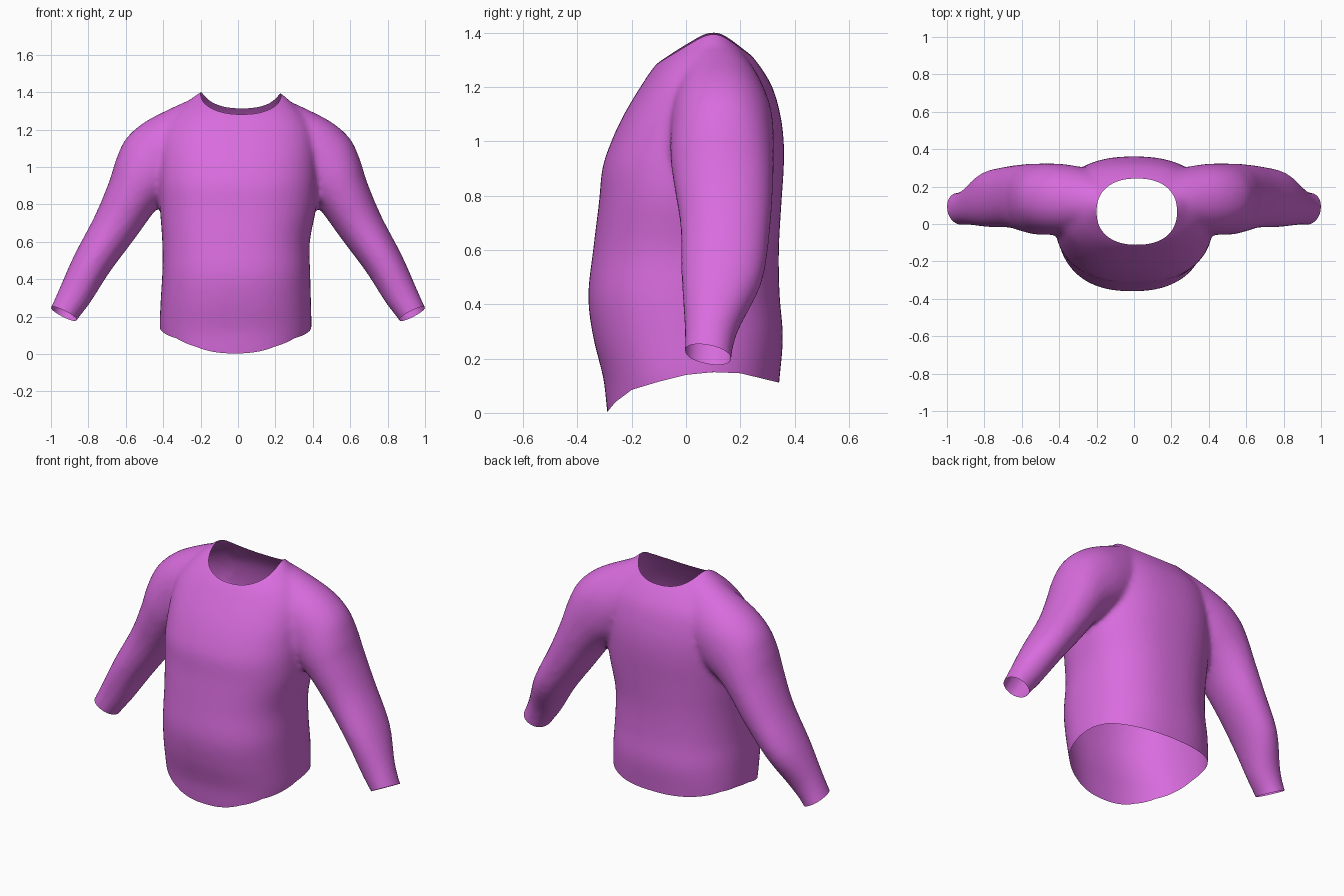
import bpy, bmesh, math
from mathutils import Vector

if "Cube" in bpy.data.objects:
    bpy.data.objects.remove(bpy.data.objects["Cube"])


def spline(rows, steps):
    """Catmull-Rom resampling of a list of number rows."""
    out = []
    for i in range(len(rows) - 1):
        p = [rows[max(i - 1, 0)], rows[i], rows[i + 1], rows[min(i + 2, len(rows) - 1)]]
        for k in range(steps):
            t = k / steps
            out.append([0.5 * (2 * b + (c - a) * t + (2 * a - 5 * b + 4 * c - d) * t * t
                               + (3 * b - a - 3 * c + d) * t ** 3) for a, b, c, d in zip(*p)])
    return out + [list(rows[-1])]


def loft(bm, rings):
    """Closed solid skinned over rings of points."""
    vs = [[bm.verts.new(p) for p in r] for r in rings]
    n = len(vs[0])
    for a, b in zip(vs, vs[1:]):
        for i in range(n):
            j = (i + 1) % n
            bm.faces.new((a[i], a[j], b[j], b[i]))
    bm.faces.new(vs[0][::-1])
    bm.faces.new(vs[-1])


def unit_oval(n, power):
    pts = []
    for i in range(n):
        c, s = math.cos(math.tau * i / n), math.sin(math.tau * i / n)
        pts.append((math.copysign(abs(c) ** (2 / power), c), math.copysign(abs(s) ** (2 / power), s)))
    return pts


def cut(bm, f):
    """Trim away everything where f > 0, along a clean edge."""
    new = []
    for e in list(bm.edges):
        a, b = e.verts
        fa, fb = f(a.co), f(b.co)
        if fa * fb < 0:
            new.append(bmesh.utils.edge_split(e, a, fa / (fa - fb))[1])
    bmesh.ops.connect_verts(bm, verts=new)
    gone = [p for p in bm.faces if max((f(v.co) for v in p.verts), key=abs) > 0]
    bmesh.ops.delete(bm, geom=gone, context='FACES')


# Torso: z, left x, right x, front y, back y
torso = [
    (-0.08, -.40, .37, -.28, .33), (0.02, -.405, .375, -.292, .335), (0.13, -.418, .392, -.305, .345),
    (0.28, -.414, .39, -.342, .357), (0.43, -.405, .386, -.36, .345), (0.60, -.405, .384, -.342, .342),
    (0.78, -.418, .418, -.32, .352), (0.90, -.425, .425, -.308, .36), (1.0, -.425, .425, -.275, .36),
    (1.1, -.42, .42, -.228, .347), (1.2, -.40, .40, -.168, .318), (1.28, -.34, .35, -.113, .27),
    (1.34, -.28, .29, -.05, .22), (1.395, -.21, .23, .02, .17), (1.44, -.13, .15, .06, .13)]
# Sleeve: outer x, outer z, inner x, inner z, centre y, half depth
sleeve = [
    (1.05, .15, .915, .08, .08, .085), (1.0, .25, .862, .18, .082, .087), (.955, .35, .79, .275, .095, .10),
    (.875, .53, .685, .44, .132, .148), (.765, .74, .55, .62, .145, .165), (.69, .92, .44, .77, .138, .183),
    (.652, 1.04, .36, .84, .133, .19), (.60, 1.15, .26, .90, .133, .19), (.50, 1.24, .20, .95, .13, .185),
    (.35, 1.318, .10, .98, .12, .17), (.20, 1.385, 0, 1.0, .10, .15)]

bm = bmesh.new()
oval = unit_oval(64, 2.35)
rings = []
for z, l, r, f, b in spline(torso, 4):
    rings.append([((l + r) / 2 + u * (r - l) / 2, (f + b) / 2 + v * (b - f) / 2, z) for u, v in oval])
loft(bm, rings)

oval = unit_oval(48, 2.1)
for side in (-1, 1):
    rings = []
    for ox, oz, ix, iz, cy, h in spline(sleeve, 4):
        rings.append([(side * ((ox + ix) / 2 + u * (ox - ix) / 2), cy + v * h,
                       (oz + iz) / 2 + u * (oz - iz) / 2) for u, v in oval])
    loft(bm, rings)
bmesh.ops.recalc_face_normals(bm, faces=bm.faces)
mesh = bpy.data.meshes.new("shirt_solid")
bm.to_mesh(mesh)
bm.free()

# Fuse torso and sleeves into one soft skin
shirt = bpy.data.objects.new("long_sleeved_shirt", mesh)
bpy.context.collection.objects.link(shirt)
m = shirt.modifiers.new("fuse", 'REMESH')
m.mode = 'VOXEL'
m.voxel_size = 0.016
m = shirt.modifiers.new("soften", 'SMOOTH')
m.factor = 0.5
m.iterations = 7
bpy.context.view_layer.update()
fused = bpy.data.meshes.new_from_object(shirt.evaluated_get(bpy.context.evaluated_depsgraph_get()))
shirt.modifiers.clear()

# Open the cuffs, hem and neck
hem_line = [(-.40, 0.0), (-.29, .003), (-.26, .04), (-.2, .085), (-.1, .115), (0, .14),
            (.1, .15), (.2, .146), (.34, .112), (.45, .10)]


def hem(p):
    for (y0, z0), (y1, z1) in zip(hem_line, hem_line[1:]):
        if p.y <= y1:
            return z0 + (z1 - z0) * (p.y - y0) / (y1 - y0) - p.z
    return 0.1 - p.z


def cuff(p):
    if abs(p.x) < 0.7:
        return -1
    return (abs(p.x) - .931) * .46 - (p.z - .215) * .89 - (p.y - .082) * .2


def neck(p):
    return 1 - abs((p.x - .015) / .215) ** 2.3 - abs((p.y - .066) / .177) ** 2.3


bm = bmesh.new()
bm.from_mesh(fused)
for f in (cuff, hem, neck):
    cut(bm, f)
bmesh.ops.delete(bm, geom=[v for v in bm.verts if not v.link_faces], context='VERTS')
for p in bm.faces:
    p.smooth = True
bm.to_mesh(fused)
bm.free()
shirt.data = fused

mat = bpy.data.materials.new("orchid_cloth")
mat.diffuse_color = (0.69, 0.15, 0.73, 1)
mat.use_nodes = True
mat.node_tree.nodes["Principled BSDF"].inputs["Base Color"].default_value = mat.diffuse_color
fused.materials.clear()
fused.materials.append(mat)
